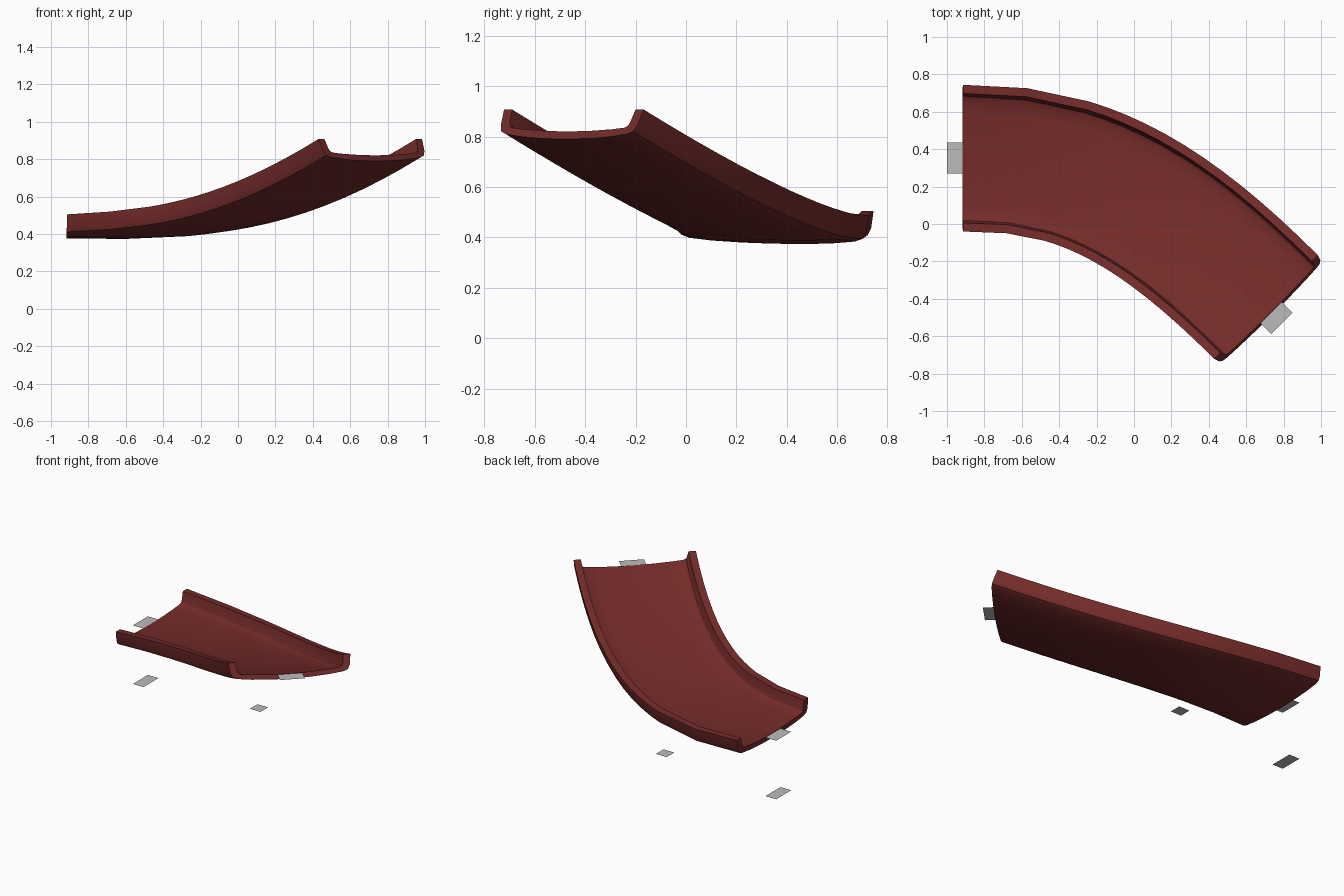
import bpy
import bmesh
from math import radians
from mathutils import Vector, Matrix

if "Cube" in bpy.data.objects:
    bpy.data.objects.remove(bpy.data.objects["Cube"])

red = bpy.data.materials.new("dark_red_plastic")
red.diffuse_color = (0.172, 0.0245, 0.0225, 1)
red.use_nodes = True
red.node_tree.nodes["Principled BSDF"].inputs["Base Color"].default_value = red.diffuse_color

# Path: straight start, 45 degree right turn while climbing
START, END = Vector((-0.917, 0.352, 0.377)), Vector((0.743, -0.481, 0.79))
P1 = START + Vector((0.6, 0, -0.015))
P2 = Vector((END.x - 0.62, END.y + 0.62, START.z + 0.03))


def bezier(t):
    s = 1 - t
    pos = s**3 * START + 3 * s * s * t * P1 + 3 * s * t * t * P2 + t**3 * END
    tan = s * s * (P1 - START) + 2 * s * t * (P2 - P1) + t * t * (END - P2)
    return pos, tan.normalized()


# Up direction blends from the start to the pitched end, banking the middle
UP0 = Vector((0, 0, 1))
end_tan = bezier(1)[1]
UP1 = end_tan.cross(UP0.cross(end_tan)).normalized()

# Half of the chute cross-section: underside, wall, lip, inner floor
half = [(0, 0), (0.13, 0.003), (0.25, 0.011), (0.34, 0.022), (0.37, 0.034),
        (0.383, 0.062), (0.392, 0.128), (0.346, 0.128), (0.338, 0.075),
        (0.332, 0.06), (0.318, 0.05), (0.25, 0.043), (0.13, 0.036), (0, 0.033)]
profile = half + [(-u, w) for u, w in half[-2:0:-1]]

# Chute swept along the path, longer steps in the straighter part
steps = [0, 0.17, 0.34] + [i / 18 for i in range(7, 19)]
bm = bmesh.new()
rings = []
for t in steps:
    pos, tan = bezier(t)
    side = UP0.lerp(UP1, t).cross(tan).normalized()
    up = tan.cross(side)
    rings.append([bm.verts.new(pos + side * u + up * w) for u, w in profile])
n = len(profile)
for a, b in zip(rings, rings[1:]):
    for i in range(n):
        j = (i + 1) % n
        bm.faces.new((a[i], a[j], b[j], b[i]))

# End caps as strips between underside and floor
h = len(half)
for ring in (rings[0], rings[-1]):
    for sign in (1, -1):
        pts = [ring[(sign * i) % n] for i in range(h)]
        for i in range(h // 2 - 1):
            bm.faces.new((pts[i], pts[i + 1], pts[h - 2 - i], pts[h - 1 - i]))
bmesh.ops.recalc_face_normals(bm, faces=bm.faces)
mesh = bpy.data.meshes.new("slide_chute")
bm.to_mesh(mesh)
bm.free()
chute = bpy.data.objects.new("slide_chute", mesh)
bpy.context.collection.objects.link(chute)
mesh.materials.append(red)
bpy.context.view_layer.objects.active = chute
chute.select_set(True)
bpy.ops.object.shade_smooth_by_angle(angle=radians(30))


# Flat grey connection tabs
def tab(name, loc, sx, sy, angle=0):
    me = bpy.data.meshes.new(name)
    rot = Matrix.Rotation(radians(angle), 3, 'Z')
    corners = [(-sx, -sy), (sx, -sy), (sx, sy), (-sx, sy)]
    me.from_pydata([rot @ Vector((x / 2, y / 2, 0)) for x, y in corners], [], [(0, 1, 2, 3)])
    ob = bpy.data.objects.new(name, me)
    ob.location = loc
    bpy.context.collection.objects.link(ob)
    grey = bpy.data.materials.get("grey") or bpy.data.materials.new("grey")
    grey.diffuse_color = (0.5, 0.5, 0.5, 1)
    grey.use_nodes = True
    grey.node_tree.nodes["Principled BSDF"].inputs["Base Color"].default_value = grey.diffuse_color
    me.materials.append(grey)


tab("ground_tab", (-0.958, 0.352, 0), 0.083, 0.165)
tab("start_tab", (-0.958, 0.352, 0.408), 0.083, 0.165)
tab("end_tab", (0.762, -0.502, 0.818), 0.083, 0.16, -45)
tab("middle_tab", (-0.085, 0.352, 0.045), 0.083, 0.083)
